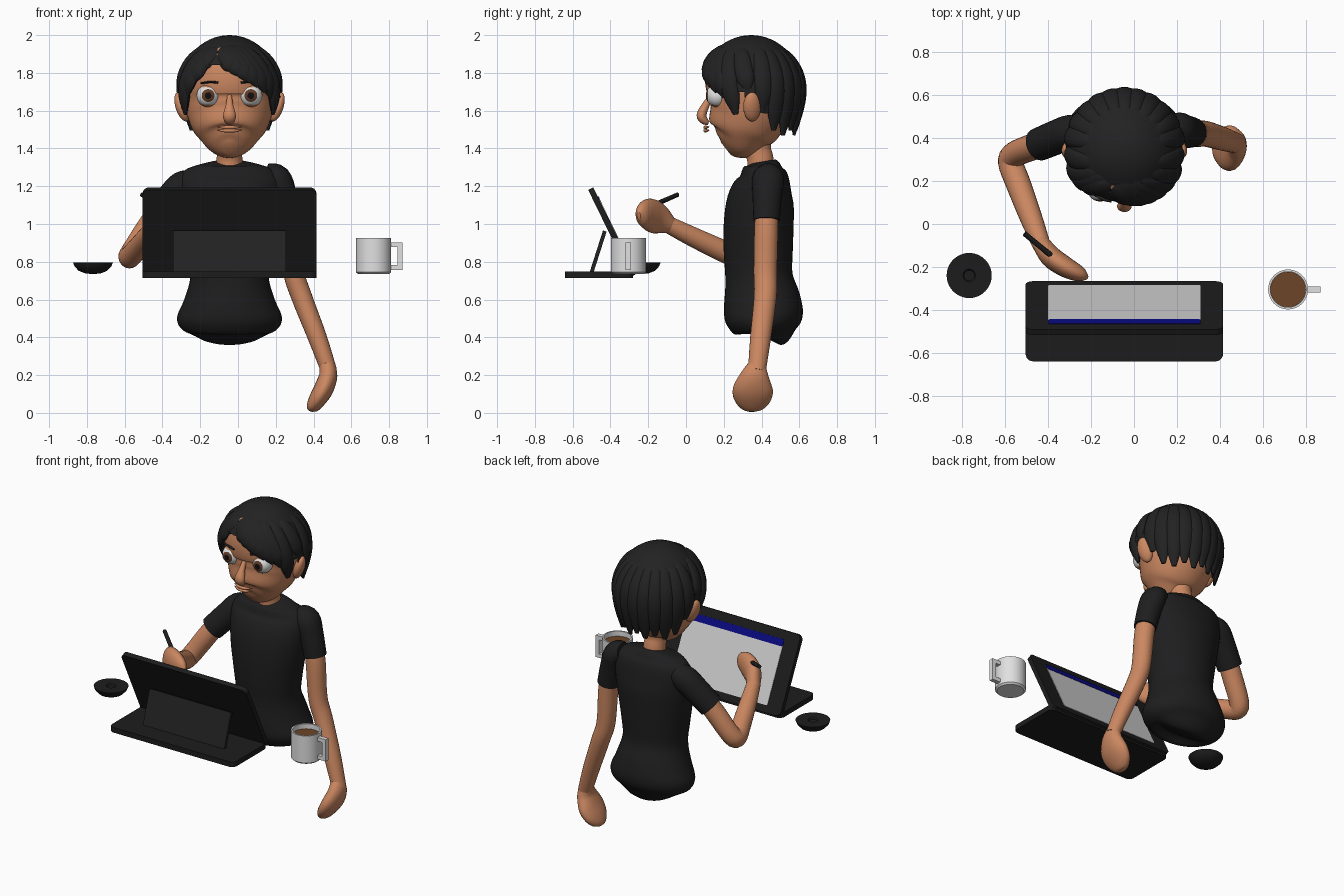
import bpy, bmesh, math
from mathutils import Vector, Matrix

if "Cube" in bpy.data.objects:
    bpy.data.objects.remove(bpy.data.objects["Cube"])

CX = -0.045  # centre line of the figure


def mat(name, r, g, b):
    m = bpy.data.materials.new(name)
    m.diffuse_color = (r, g, b, 1)
    m.use_nodes = True
    m.node_tree.nodes["Principled BSDF"].inputs["Base Color"].default_value = m.diffuse_color
    return m


SKIN = mat("skin", 0.60, 0.245, 0.12)
HAIR = mat("hair_black", 0.016, 0.016, 0.017)
SHIRT = mat("shirt_black", 0.013, 0.013, 0.014)
DEVICE = mat("device_black", 0.012, 0.012, 0.012)
WHITE = mat("white", 0.75, 0.75, 0.75)
IRIS = mat("iris_brown", 0.12, 0.045, 0.02)
PUPIL = mat("pupil_black", 0.005, 0.005, 0.005)
SCREEN = mat("screen_grey", 0.60, 0.60, 0.60)
BLUE = mat("navy_blue", 0.003, 0.003, 0.22)
COFFEE = mat("coffee_brown", 0.15, 0.06, 0.02)


def finish(name, bm, *mats):
    bmesh.ops.recalc_face_normals(bm, faces=bm.faces)
    me = bpy.data.meshes.new(name)
    bm.to_mesh(me)
    bm.free()
    for m in mats:
        me.materials.append(m)
    ob = bpy.data.objects.new(name, me)
    bpy.context.collection.objects.link(ob)
    return ob


def tube(name, rings, m, ref=(0, 1, 0), steps=4, n=24):
    """Smooth loft through elliptical rings (x, y, z, half_width, half_depth along ref)."""
    k = [Vector(r) for r in rings]
    k = [k[0]] + k + [k[-1]]
    s = []
    for i in range(1, len(k) - 2):
        a, b, c, d = k[i - 1:i + 3]
        for j in range(steps):
            t = j / steps
            s.append(0.5 * (2 * b + (c - a) * t + (2 * a - 5 * b + 4 * c - d) * t * t
                            + (3 * b - a - 3 * c + d) * t ** 3))
    s.append(k[-1])
    bm, prev = bmesh.new(), None
    for i, q in enumerate(s):
        p = Vector(q[:3])
        tan = (Vector(s[min(i + 1, len(s) - 1)][:3]) - Vector(s[max(i - 1, 0)][:3])).normalized()
        u = tan.cross(Vector(ref)).normalized()
        v = u.cross(tan)
        ring = [bm.verts.new(p + u * q[3] * math.cos(w) + v * q[4] * math.sin(w))
                for w in (2 * math.pi * j / n for j in range(n))]
        if prev:
            for j in range(n):
                bm.faces.new((prev[j], prev[(j + 1) % n], ring[(j + 1) % n], ring[j]))
        else:
            bm.faces.new(ring)
        prev = ring
    bm.faces.new(prev)
    return finish(name, bm, m)


def body(name, rows, m):
    """Upright loft from rows of (z, half_width, front_y, back_y)."""
    return tube(name, [(CX, (f + b) / 2, z, a, (b - f) / 2) for z, a, f, b in rows], m, n=40)


def ball(name, loc, radii, m, rot=(0, 0, 0)):
    bm = bmesh.new()
    bmesh.ops.create_uvsphere(bm, u_segments=24, v_segments=16, radius=1)
    ob = finish(name, bm, m)
    ob.location, ob.scale, ob.rotation_euler = loc, radii, rot
    return ob


def box(name, loc, size, m, rot=0, corner=0.0):
    """Box with corners rounded about its local z, tilted about x."""
    bm = bmesh.new()
    bmesh.ops.create_cube(bm, size=1, matrix=Matrix.Diagonal((*size, 1)))
    if corner:
        es = [e for e in bm.edges if abs(e.verts[0].co.z - e.verts[1].co.z) > size[2] / 2]
        bmesh.ops.bevel(bm, geom=es, offset=corner, segments=6, profile=0.5, affect='EDGES')
    ob = finish(name, bm, m)
    ob.location, ob.rotation_euler = loc, (rot, 0, 0)
    return ob


def lathe(name, x, y, profile, m):
    bm = bmesh.new()
    vs = [bm.verts.new((r, 0, z)) for r, z in profile]
    es = [bm.edges.new(p) for p in zip(vs, vs[1:])]
    bmesh.ops.spin(bm, geom=vs + es, axis=(0, 0, 1), cent=(0, 0, 0), angle=2 * math.pi, steps=40)
    bmesh.ops.remove_doubles(bm, verts=bm.verts, dist=0.0005)
    ob = finish(name, bm, m)
    ob.location = (x, y, 0)
    return ob


# Torso, neck and head
body("shirt", [(0.40, .13, .33, .50), (0.415, .20, .28, .56), (0.45, .26, .235, .60), (0.51, .277, .205, .62),
               (0.60, .24, .20, .605), (0.72, .207, .208, .565), (0.85, .22, .20, .565),
               (1.0, .245, .20, .57), (1.13, .262, .22, .57), (1.23, .268, .27, .55),
               (1.285, .235, .295, .52), (1.312, .17, .315, .50), (1.33, .08, .335, .475)], SHIRT)
body("neck", [(1.22, .075, .32, .46), (1.33, .069, .325, .465), (1.40, .067, .31, .45), (1.50, .08, .30, .46)], SKIN)
body("head", [(1.40, .03, .17, .25), (1.415, .09, .135, .32), (1.45, .145, .115, .40), (1.50, .19, .105, .46),
              (1.56, .218, .11, .52), (1.63, .236, .12, .56), (1.70, .245, .115, .58), (1.78, .24, .10, .57),
              (1.86, .21, .12, .54), (1.92, .14, .20, .48), (1.95, .03, .30, .40)], SKIN)

# Face
tube("nose", [(CX, .135, 1.68, .012, .012), (CX, .105, 1.63, .02, .02), (CX, .082, 1.575, .034, .026),
              (CX, .10, 1.545, .026, .02), (CX, .12, 1.535, .01, .01)], SKIN)
for nm, z in (("upper_lip", 1.512), ("lower_lip", 1.494)):
    tube(nm, [(CX - .065, .122, z + .003, .002, .002), (CX - .03, .108, z, .008, .009),
              (CX, .102, z, .009, .01), (CX + .03, .108, z, .008, .009),
              (CX + .065, .122, z + .003, .002, .002)], SKIN)
for side, s in (("right", -1), ("left", 1)):
    # Eyeball with lids, iris and pupil chosen by face direction
    bm = bmesh.new()
    bmesh.ops.create_uvsphere(bm, u_segments=32, v_segments=32, radius=.061, matrix=Matrix.Rotation(math.pi / 2, 4, 'X'))
    for f in bm.faces:
        d = f.calc_center_median().normalized()
        ang = math.degrees(math.acos(max(-1, min(1, -d.y))))
        f.material_index = 2 if ang < 17 else 1 if ang < 33 else 3 if d.z > .72 or d.z < -.78 else 0
    eye = finish(side + "_eye", bm, WHITE, IRIS, PUPIL, SKIN)
    eye.location = (CX + s * .113, .166, 1.68)
    tube(side + "_eyebrow", [(CX + s * .06, .108, 1.748, .006, .008), (CX + s * .10, .118, 1.752, .006, .009),
                             (CX + s * .15, .145, 1.745, .005, .006)], HAIR, n=12)
    ball(side + "_ear", (CX + s * .252, .35, 1.62), (.032, .048, .08), SKIN, (.12, s * .3, s * .3))


# Hair: a cap trimmed along the hairline, then overlapping locks
def scalp(az, z, grow=0.0):
    t = (z - 1.70) / .28
    k = math.sqrt(max(0.02, 1 - t * t)) if t > 0 else 1 + .16 * t
    a = math.radians(az)
    return Vector((CX + (.262 + grow) * k * math.cos(a), .345 + (.268 + grow) * k * math.sin(a), z))


bm = bmesh.new()
bmesh.ops.create_uvsphere(bm, u_segments=48, v_segments=32, radius=1,
                          matrix=Matrix.Translation((CX, .345, 1.70)) @ Matrix.Diagonal((.272, .278, .30, 1)))
low = [v for v in bm.verts if v.co.z < max(1.55, 1.885 - (v.co.y - .05) * .9)]
bmesh.ops.delete(bm, geom=low, context='VERTS')
finish("hair_cap", bm, HAIR)

WIDTH = (.014, .036, .046, .05, .05, .044, .014)


def lock(i, az0, z0, az1, z1, w=1.0):
    rings = []
    for j, r in enumerate(WIDTH):
        t = j / 6
        p = scalp(az0 + (az1 - az0) * t, z0 + (z1 - z0) * (t * .6 + t * t * .4))
        rings.append((*p, r * w, r * .55))
    m = math.radians((az0 + az1) / 2)
    tube("hair_lock_%02d" % i, rings, HAIR, (math.cos(m), math.sin(m), .25), n=14)


LOCKS = [(-108, 1.93, -84, 1.81), (-104, 1.94, -74, 1.785), (-98, 1.95, -64, 1.755), (-90, 1.95, -54, 1.73),
         (-78, 1.95, -43, 1.70), (-62, 1.95, -32, 1.67), (-112, 1.93, -130, 1.82), (-118, 1.94, -140, 1.75),
         (-128, 1.95, -150, 1.68), (-140, 1.95, -163, 1.58)]
LOCKS += [(-40, 1.95, -19, 1.58), (-20, 1.94, -3, 1.70), (200, 1.94, 183, 1.70)]
LOCKS += [(az, 1.95, az, 1.59 if az in (14, 166) else 1.47 + .025 * (i % 2))
          for i, az in enumerate((14, 30, 46, 61, 76, 90, 104, 119, 134, 150, 166))]
for i, l in enumerate(LOCKS):
    lock(i, *l)

# Raised arm holding a pen
tube("right_sleeve", [(-.22, .44, 1.225, .06, .06), (-.29, .43, 1.20, .082, .08), (-.36, .405, 1.13, .08, .08),
                      (-.445, .37, 1.035, .077, .077)], SHIRT)
tube("right_arm", [(-.40, .39, 1.09, .06, .06), (-.47, .36, .99, .062, .062), (-.555, .325, .86, .06, .06),
                   (-.575, .285, .825, .058, .06), (-.54, .19, .86, .058, .058), (-.48, .03, .935, .052, .052),
                   (-.43, -.10, 1.00, .042, .045)], SKIN, (0, 0, 1))
tube("right_hand", [(-.44, -.08, .99, .04, .042), (-.39, -.15, 1.03, .05, .085), (-.32, -.20, 1.05, .048, .085),
                    (-.25, -.235, 1.05, .035, .058), (-.218, -.25, 1.045, .01, .02)], SKIN, (0, 0, 1))
tube("pen", [(-.51, -.045, 1.155, .012, .012), (-.38, -.152, 1.108, .013, .013), (-.27, -.243, 1.067, .012, .012),
             (-.245, -.262, 1.06, .003, .003)], DEVICE, (0, 0, 1), n=12)

# Hanging arm
tube("left_sleeve", [(.15, .44, 1.26, .06, .06), (.205, .435, 1.24, .075, .085), (.24, .43, 1.15, .072, .078),
                     (.272, .427, 1.02, .068, .07)], SHIRT)
tube("left_arm", [(.25, .43, 1.1, .058, .06), (.275, .425, .98, .06, .063), (.295, .42, .75, .056, .062),
                  (.335, .42, .62, .055, .06), (.42, .395, .40, .05, .055), (.483, .375, .22, .042, .047)], SKIN)
tube("left_hand", [(.47, .378, .26, .04, .045), (.478, .365, .20, .048, .075), (.455, .355, .13, .052, .105),
                   (.42, .352, .07, .046, .098), (.392, .35, .025, .032, .06), (.385, .35, .008, .01, .02)], SKIN)

# Tablet leaning on a stand over a base
TILT = math.radians(116)
UP, OUT = Vector((0, math.cos(TILT), math.sin(TILT))), Vector((0, math.sin(TILT), -math.cos(TILT)))
FOOT = Vector((CX, -.28, .727))
box("tablet_base", (CX, -.46, .732), (.92, .36, .034), DEVICE, 0, .035)
box("tablet_panel", FOOT + UP * .256, (.92, .512, .03), DEVICE, TILT, .035)
box("tablet_screen", FOOT + UP * .25 + OUT * .0155, (.71, .41, .005), SCREEN, TILT, .012)
box("screen_banner", FOOT + UP * .435 + OUT * .017, (.71, .045, .005), BLUE, TILT, .01)
box("tablet_stand", (CX, -.465, .853), (.60, .231, .02), HAIR, math.radians(72.3), .01)

# Mug with square handle
MX, MY = .718, -.305
lathe("mug", MX, MY, [(0, .735), (.082, .735), (.093, .745), (.093, .925), (.083, .925), (.083, .86), (0, .86)], WHITE)
lathe("coffee", MX, MY, [(.0825, .892), (0, .892)], COFFEE)
box("handle_grip", (.857, MY, .83), (.026, .028, .145), WHITE)
for nm, z in (("handle_top", .89), ("handle_bottom", .77)):
    box(nm, (.828, MY, z), (.04, .028, .025), WHITE)

# Small round dish
lathe("dish", -.768, -.24, [(0, .735), (.04, .738), (.075, .752), (.097, .775), (.105, .795), (.03, .795),
                            (.024, .787), (0, .787)], DEVICE)

bpy.ops.object.select_all(action='SELECT')
bpy.context.view_layer.objects.active = bpy.data.objects["shirt"]
bpy.ops.object.shade_smooth_by_angle(angle=math.radians(40))
